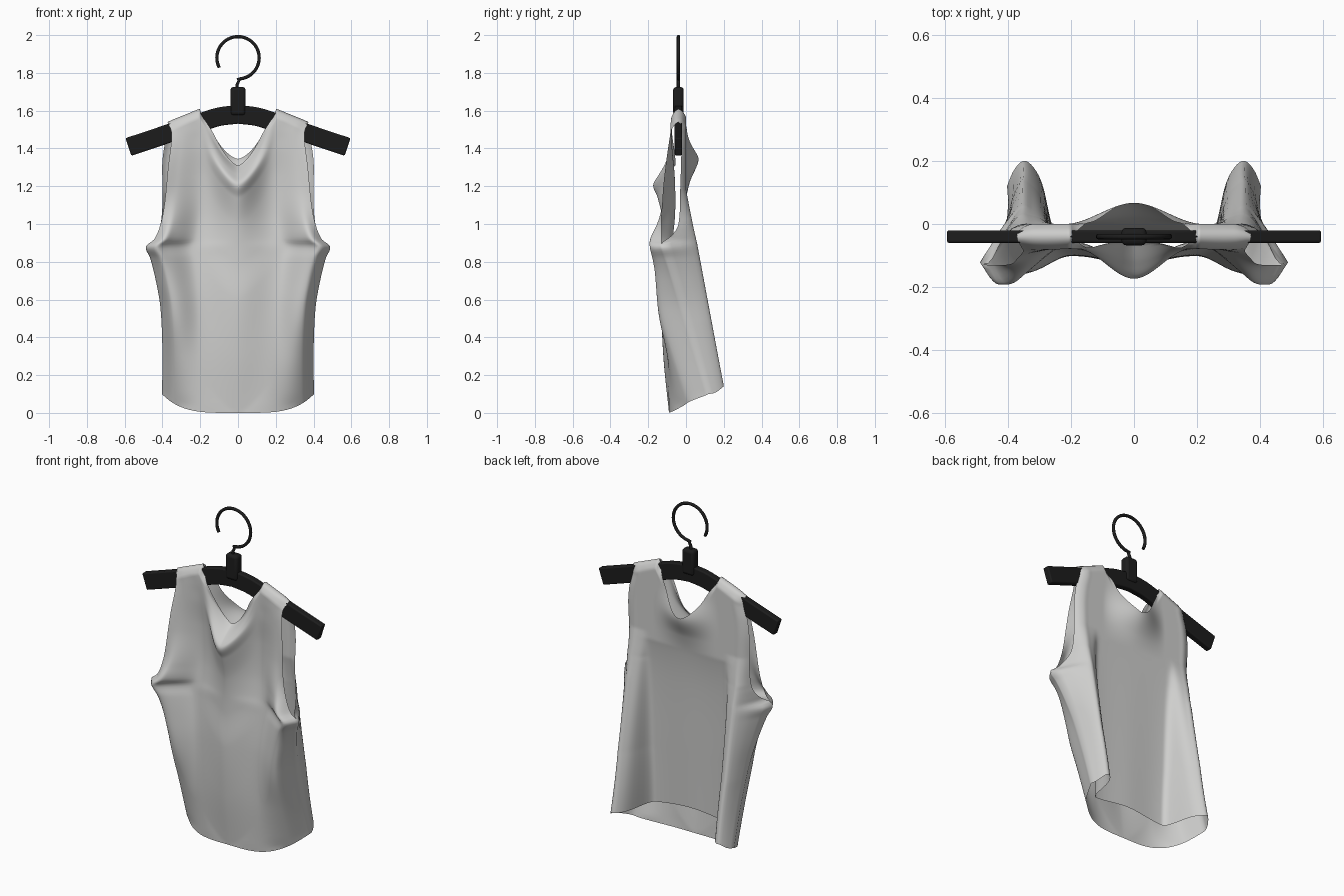
import bpy, bmesh, math
from mathutils import Vector

old = bpy.data.objects.get("Cube")
if old:
    bpy.data.objects.remove(old, do_unlink=True)

HANG_Y = -0.04      # plane of the hanger
KINK = 26 / 48      # where the neckline meets the strap, as a share of the width


def material(name, rgb, rough):
    m = bpy.data.materials.new(name)
    m.use_nodes = True
    m.diffuse_color = (*rgb, 1)
    node = m.node_tree.nodes["Principled BSDF"]
    node.inputs["Base Color"].default_value = (*rgb, 1)
    node.inputs["Roughness"].default_value = rough
    return m


cloth = material("light grey cloth", (0.62, 0.62, 0.61), 0.8)
black = material("black plastic", (0.012, 0.012, 0.012), 0.5)


def profile(points):
    """Smooth curve through (position, value) points."""
    def slope(i):
        a, b = points[max(i - 1, 0)], points[min(i + 1, len(points) - 1)]
        return (b[1] - a[1]) / (b[0] - a[0])

    def value(p):
        if p <= points[0][0]:
            return points[0][1]
        for i, ((p0, v0), (p1, v1)) in enumerate(zip(points, points[1:])):
            if p <= p1:
                h = p1 - p0
                t = (p - p0) / h
                return ((1 + 2 * t) * (1 - t) ** 2 * v0 + t * (1 - t) ** 2 * h * slope(i)
                        + t * t * (3 - 2 * t) * v1 + t * t * (t - 1) * h * slope(i + 1))
        return points[-1][1]
    return value


def smooth(a, b, p):
    t = min(max((p - a) / (b - a), 0), 1)
    return t * t * (3 - 2 * t)


def bump(p, centre, width):
    return math.exp(-((p - centre) / width) ** 2)


def add_object(name, bm, mat):
    mesh = bpy.data.meshes.new(name)
    bm.to_mesh(mesh)
    bm.free()
    mesh.materials.append(mat)
    ob = bpy.data.objects.new(name, mesh)
    bpy.context.collection.objects.link(ob)
    return ob


def shade(ob, angle):
    bpy.ops.object.select_all(action="DESELECT")
    ob.select_set(True)
    bpy.context.view_layer.objects.active = ob
    bpy.ops.object.shade_smooth_by_angle(angle=math.radians(angle))


# Garment outlines by height
half_width = profile([(0, .405), (.3, .4), (.55, .41), (.7, .435), (.82, .465), (.88, .488),
                      (.92, .443), (1, .41), (1.1, .39), (1.3, .37), (1.48, .352), (1.55, .376)])
back_flare = profile([(1, 0), (1.15, .015), (1.4, .035), (1.54, 0)])
# Side seam, and how far each armhole edge leaves it
seam_y = profile([(.1, .12), (.5, 0), (.75, -.08), (.9, -.13)])
front_arm = profile([(.9, 0), (1, 0), (1.2, .01), (1.4, .035), (1.55, .06)])
back_arm = profile([(.9, 0), (.94, .055), (1, .09), (1.2, .1), (1.55, .11)])
# Front depth at the centre, the hollow beside it and the outer ridge
front_centre = profile([(0, -.09), (.3, -.12), (.6, -.13), (.8, -.115), (1, -.12), (1.14, -.15),
                        (1.21, -.173), (1.26, -.125), (1.31, -.055)])
front_hollow = profile([(0, -.075), (.3, -.098), (.6, -.1), (.85, -.08), (1.05, -.058),
                        (1.25, -.06), (1.45, -.08), (1.6, -.075)])
front_ridge = profile([(.04, .01), (.3, -.075), (.5, -.135), (.7, -.16), (.9, -.17), (1, -.145),
                       (1.2, -.1), (1.55, -.08)])
back_y = profile([(.15, -.045), (.5, -.035), (.9, -.022), (1.1, -.005), (1.22, .02), (1.35, .067),
                  (1.48, .025), (1.6, 0)])


def top_edge(s, dip, power):
    if s < KINK:
        return dip + (1.61 - dip) * (s / KINK) ** power
    return 1.61 - .07 * (s - KINK) / (1 - KINK)


def close_strap(y, z, top, s):
    """Round the cloth over the hanger bar."""
    k = math.sqrt(min(max((top - z) / .045, 0), 1))
    k = 1 + (k - 1) * smooth(.4, KINK, s)
    return HANG_Y + (y - HANG_Y) * k


def front_point(side, t):
    s = abs(side)
    low, top = .1 * s ** 4, top_edge(s, 1.31, 1.5)
    z = low + (top - low) * t
    # the draped fold follows the neckline upward
    centre = front_centre(z - .8 * (top_edge(min(s, KINK), 1.31, 1.5) - 1.31))
    hollow = front_hollow(z)
    across = profile([(-.5, hollow), (0, centre), (.5, hollow), (.85, front_ridge(z)),
                      (1, seam_y(z) + front_arm(z))])
    # pinched cloth under the arm
    y = across(s) - .035 * bump(z, .9, .09) * bump(s, .93, .1) * (1 - s ** 16)
    return side * half_width(z), close_strap(y, z, top, s), z


def back_point(side, t):
    s = abs(side)
    low = .17 - .03 * smooth(0, .8, s) - .04 * smooth(.88, 1, s)
    top = top_edge(s, 1.345, 1.6)
    z = low + (top - low) * t
    edge = seam_y(z) + back_arm(z)
    centre = back_y(z) + (min(back_y(z), 0) - back_y(z)) * smooth(0, .55, s)
    # hanging pleat on each side
    pleat = max(.2 - .193 * (z - .14), edge, centre)
    rise = pleat - centre
    across = profile([(0, centre), (.55, centre), (.64, centre + .12 * rise), (.72, centre + .68 * rise),
                      (.8, centre + .93 * rise), (.88, pleat), (.95, .6 * pleat + .4 * edge), (1, edge)])
    # only the seam follows the widening toward the arm
    wide = half_width(z)
    body = min(wide, .405)
    x = body + (wide - body) * max((s - .85) / .15, 0) ** 2 + back_flare(z)
    return side * x, close_strap(across(s), z, top, s), z


# Garment: two panels welded at the side seams and shoulders
bm = bmesh.new()
COLS, ROWS = 96, 120
for point, flip in ((front_point, False), (back_point, True)):
    grid = []
    for r in range(ROWS + 1):
        t = r / ROWS
        t = t + .3 * t * (1 - t)
        grid.append([bm.verts.new(point(2 * c / COLS - 1, t)) for c in range(COLS + 1)])
    for lower, upper in zip(grid, grid[1:]):
        for c in range(COLS):
            quad = [lower[c], lower[c + 1], upper[c + 1], upper[c]]
            bm.faces.new(quad[::-1] if flip else quad)
bmesh.ops.remove_doubles(bm, verts=bm.verts[:], dist=.0004)
shade(add_object("sleeveless_top", bm, cloth), 80)

# Hanger bar: a rectangular section swept along a bowed line
HALF = .58
bow = profile([(0, 1.58), (.1, 1.568), (.2, 1.537), (.4, 1.468), (HALF, 1.408)])
bm = bmesh.new()
rings = []
for i in range(-24, 25):
    x = HALF * i / 24
    a, b = max(abs(x) - .01, 0), min(abs(x) + .01, HALF)
    tilt = 0 if i == 0 else math.copysign(1, x) * (bow(b) - bow(a)) / (b - a)
    normal = Vector((-tilt, 0, 1)).normalized() * .049
    mid = Vector((x, HANG_Y, bow(abs(x))))
    depth = Vector((0, .02, 0))
    corners = (mid - normal - depth, mid - normal + depth, mid + normal + depth, mid + normal - depth)
    rings.append([bm.verts.new(p) for p in corners])
for a, b in zip(rings, rings[1:]):
    for k in range(4):
        j = (k + 1) % 4
        bm.faces.new((a[k], a[j], b[j], b[k]))
bm.faces.new(rings[0])
bm.faces.new(rings[-1][::-1])
bmesh.ops.recalc_face_normals(bm, faces=bm.faces[:])


def soften(ob, width):
    mod = ob.modifiers.new("rounded edges", "BEVEL")
    mod.width = width
    mod.segments = 3
    shade(ob, 40)


soften(add_object("hanger_bar", bm, black), .007)

# Block holding the hook
bm = bmesh.new()
bmesh.ops.create_cube(bm, size=1)
for v in bm.verts:
    v.co = Vector((v.co.x * .08, v.co.y * .056 + HANG_Y, v.co.z * .15 + 1.65))
soften(add_object("hook_block", bm, black), .016)

# Wire hook
path = []
for i in range(41):
    a = math.radians(208 - 298 * i / 40)
    path.append((.112 * math.cos(a), 1.88 + .112 * math.sin(a)))
path += [(.006, 1.762), (-.006, 1.735), (-.004, 1.7)]
wire = bpy.data.curves.new("hook", "CURVE")
wire.dimensions = "3D"
wire.bevel_depth = .009
wire.bevel_resolution = 3
wire.use_fill_caps = True
spline = wire.splines.new("POLY")
spline.points.add(len(path) - 1)
for p, (x, z) in zip(spline.points, path):
    p.co = (x, HANG_Y, z, 1)
wire.materials.append(black)
bpy.context.collection.objects.link(bpy.data.objects.new("hook", wire))
